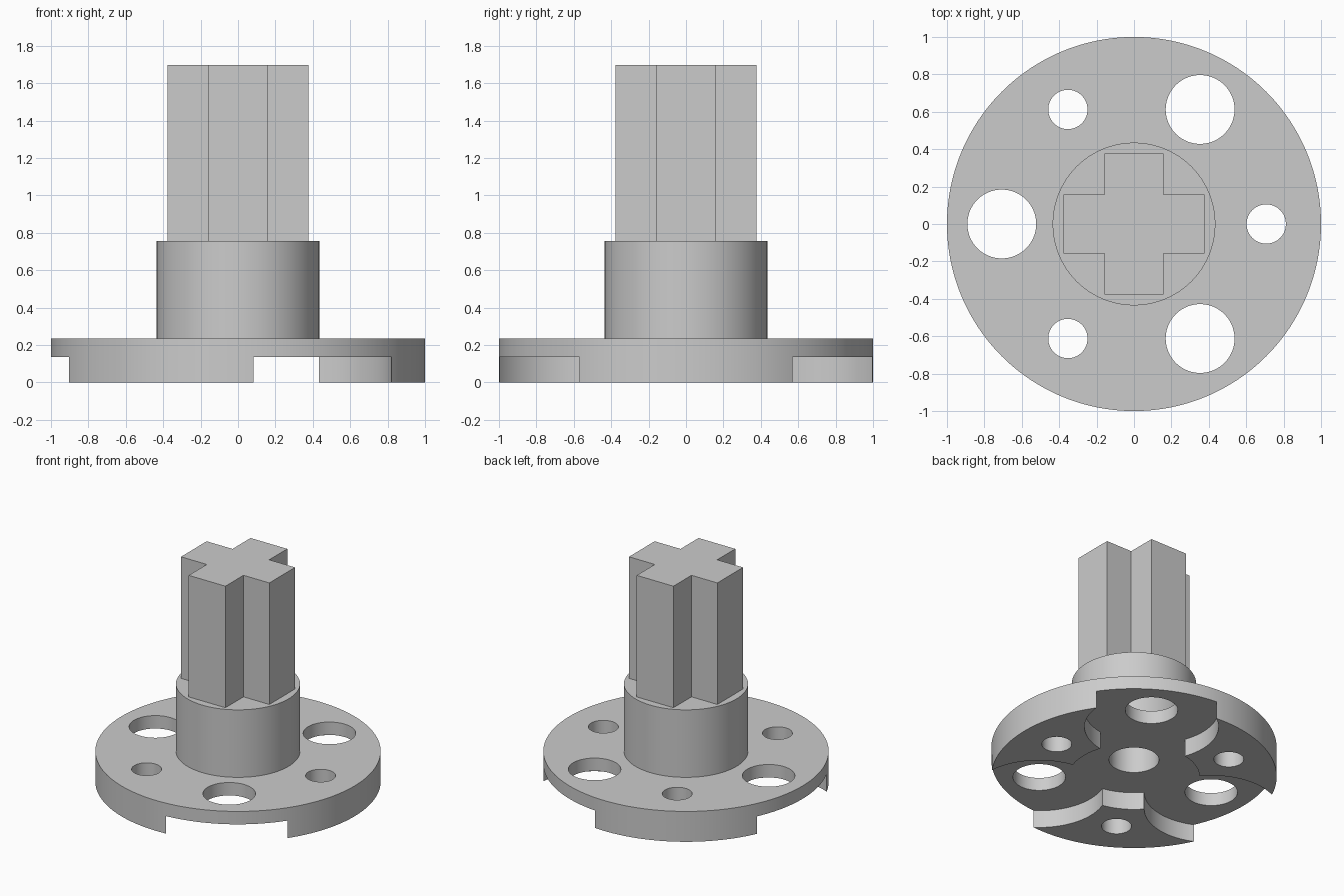
import bpy, bmesh
from math import radians, cos, sin

cube = bpy.data.objects.get("Cube")
if cube:
    bpy.data.objects.remove(cube, do_unlink=True)

# Heights and radii
RECESS_TOP, PLATE_TOP, BOSS_TOP, SHAFT_TOP = 0.135, 0.235, 0.757, 1.697
HOLE_RING = 0.707
BORE_RADIUS = 0.175

grey = bpy.data.materials.new("light grey")
grey.use_nodes = True
grey.diffuse_color = (0.6, 0.6, 0.6, 1)
grey.node_tree.nodes["Principled BSDF"].inputs["Base Color"].default_value = (0.6, 0.6, 0.6, 1)


def prism(name, outline, z0, z1):
    """Extrude a flat outline between two heights."""
    bm = bmesh.new()
    face = bm.faces.new([bm.verts.new((x, y, z0)) for x, y in outline])
    top = bmesh.ops.extrude_face_region(bm, geom=[face])["geom"]
    verts = [v for v in top if isinstance(v, bmesh.types.BMVert)]
    bmesh.ops.translate(bm, verts=verts, vec=(0, 0, z1 - z0))
    bmesh.ops.recalc_face_normals(bm, faces=bm.faces)
    mesh = bpy.data.meshes.new(name)
    bm.to_mesh(mesh)
    bm.free()
    mesh.materials.append(grey)
    obj = bpy.data.objects.new(name, mesh)
    bpy.context.collection.objects.link(obj)
    return obj


def cylinder(name, radius, z0, z1, ring=0, angle=0, sides=96):
    """Upright cylinder placed at an angle on a ring about the axis."""
    cx, cy = ring * cos(radians(angle)), ring * sin(radians(angle))
    steps = [radians(360 * i / sides) for i in range(sides)]
    return prism(name, [(cx + radius * cos(a), cy + radius * sin(a)) for a in steps], z0, z1)


def activate(obj):
    bpy.ops.object.select_all(action='DESELECT')
    obj.select_set(True)
    bpy.context.view_layer.objects.active = obj


def cut(obj, cutter):
    """Subtract the cutter and throw it away."""
    activate(obj)
    mod = obj.modifiers.new("cut", 'BOOLEAN')
    mod.operation = 'DIFFERENCE'
    mod.solver = 'EXACT'
    mod.object = cutter
    bpy.ops.object.modifier_apply(modifier=mod.name)
    bpy.data.objects.remove(cutter, do_unlink=True)


# Round base plate with three feet left standing between the recesses
plate = cylinder("base_plate", 1.0, 0, PLATE_TOP, sides=192)
cut(plate, cylinder("hub_recess_cutter", 0.459, -0.1, RECESS_TOP))
for angle in (60, 180, 300):
    cut(plate, cylinder("recess_cutter", 0.47, -0.1, RECESS_TOP, HOLE_RING, angle))

# Alternating large and small through holes, and the central bore
for angle in (60, 180, 300):
    cut(plate, cylinder("large_hole_cutter", 0.184, -0.1, 0.5, HOLE_RING, angle))
    cut(plate, cylinder("small_hole_cutter", 0.105, -0.1, 0.5, HOLE_RING, angle + 180))
cut(plate, cylinder("bore_cutter", BORE_RADIUS, -0.1, 0.5))

# Cylindrical boss with a blind bore from below
boss = cylinder("boss", 0.435, PLATE_TOP, BOSS_TOP, sides=128)
cut(boss, cylinder("bore_cutter", BORE_RADIUS, 0, BOSS_TOP - 0.1))

# Cross-shaped shaft: one arm outline turned four times
LONG, HALF = 0.378, 0.157
cross = []
x_axis, y_axis = (1, 0), (0, 1)
for turn in range(4):
    for u, v in ((LONG, -HALF), (LONG, HALF), (HALF, HALF)):
        cross.append((u * x_axis[0] + v * y_axis[0], u * x_axis[1] + v * y_axis[1]))
    x_axis, y_axis = y_axis, (-x_axis[0], -x_axis[1])
shaft = prism("cross_shaft", cross, BOSS_TOP, SHAFT_TOP)

# Smooth round walls, crisp rims
for obj in (plate, boss):
    activate(obj)
    bpy.ops.object.shade_smooth_by_angle(angle=radians(30))
